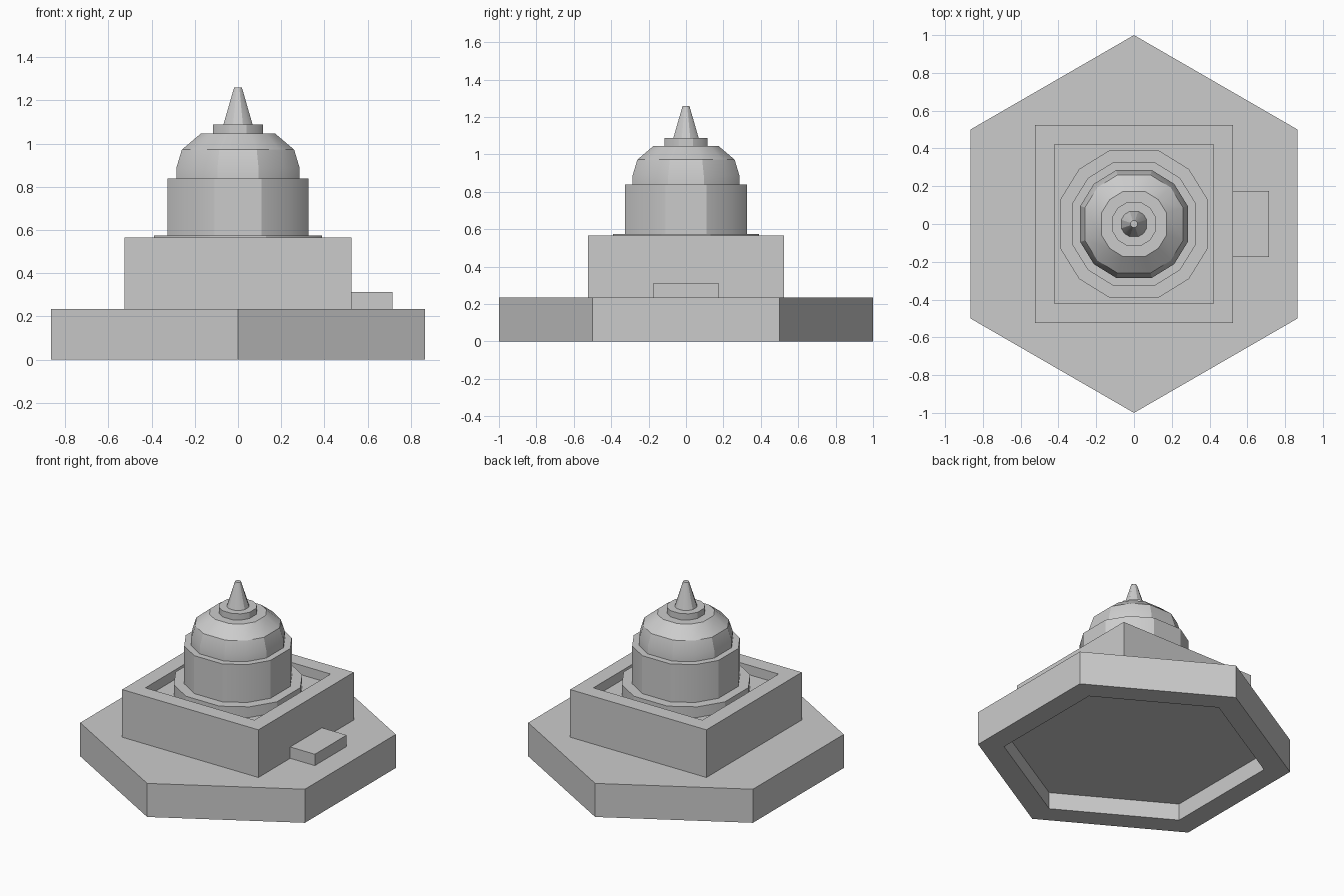
import bpy, bmesh
from math import sin, cos, pi, atan, radians, sqrt

cube = bpy.data.objects.get("Cube")
if cube:
    bpy.data.objects.remove(cube, do_unlink=True)

stone = bpy.data.materials.new("light grey stone")
stone.use_nodes = True
stone.diffuse_color = (0.6, 0.6, 0.6, 1)
stone.node_tree.nodes["Principled BSDF"].inputs["Base Color"].default_value = (0.6, 0.6, 0.6, 1)


def outline(angles):
    return [(cos(a), sin(a)) for a in angles]


def loft(name, shape, profile, offset=(0, 0)):
    """Stack scaled copies of an outline along (size, height) steps and cap both ends."""
    bm = bmesh.new()
    rings = [[bm.verts.new((x * s + offset[0], y * s + offset[1], z)) for x, y in shape]
             for s, z in profile]
    n = len(shape)
    for low, high in zip(rings, rings[1:]):
        for i in range(n):
            j = (i + 1) % n
            bm.faces.new((low[i], low[j], high[j], high[i]))
    bm.faces.new(rings[0][::-1])
    bm.faces.new(rings[-1])
    bmesh.ops.recalc_face_normals(bm, faces=bm.faces)
    mesh = bpy.data.meshes.new(name)
    bm.to_mesh(mesh)
    bm.free()
    mesh.materials.append(stone)
    obj = bpy.data.objects.new(name, mesh)
    bpy.context.collection.objects.link(obj)
    bpy.ops.object.select_all(action='DESELECT')
    obj.select_set(True)
    bpy.context.view_layer.objects.active = obj
    bpy.ops.object.shade_smooth_by_angle(angle=radians(30))
    return obj


# Outlines: hexagon, square of half-width 1, and twelve-sided tower of half-width 1
hexagon = outline([pi / 2 + k * pi / 3 for k in range(6)])
square = [(-1, -1), (1, -1), (1, 1), (-1, 1)]
tilt = atan(1 / 3)
radius = sqrt(10) / 3
tower = [(x * radius, y * radius) for x, y in
         outline([q * pi / 2 + a for q in range(4) for a in (-tilt, tilt, pi / 4)])]

# Hexagonal base, hollowed underneath
loft("hexagonal_base", hexagon, [(0.833, 0.117), (0.833, 0), (1, 0), (1, 0.234)])

# Square hall with a sunken roof inside a parapet
loft("square_hall", square, [(0.525, 0.22), (0.525, 0.566), (0.42, 0.566), (0.42, 0.5)])

# Entrance step on the +x side
step = [(x * 0.1, y * 0.175) for x, y in square]
loft("entrance_step", step, [(1, 0.22), (1, 0.313)], offset=(0.615, 0))

# Tower: plinth, drum, dome, collar and spire
loft("plinth", tower, [(0.39, 0.49), (0.39, 0.574)])
loft("drum", tower, [(0.327, 0.56), (0.327, 0.838)])
loft("dome", tower, [(0.285, 0.82), (0.285, 0.889), (0.26, 0.972), (0.173, 1.046)])
loft("collar", tower, [(0.115, 1.03), (0.115, 1.089)])
loft("spire", tower, [(0.07, 1.08), (0.018, 1.26)])
